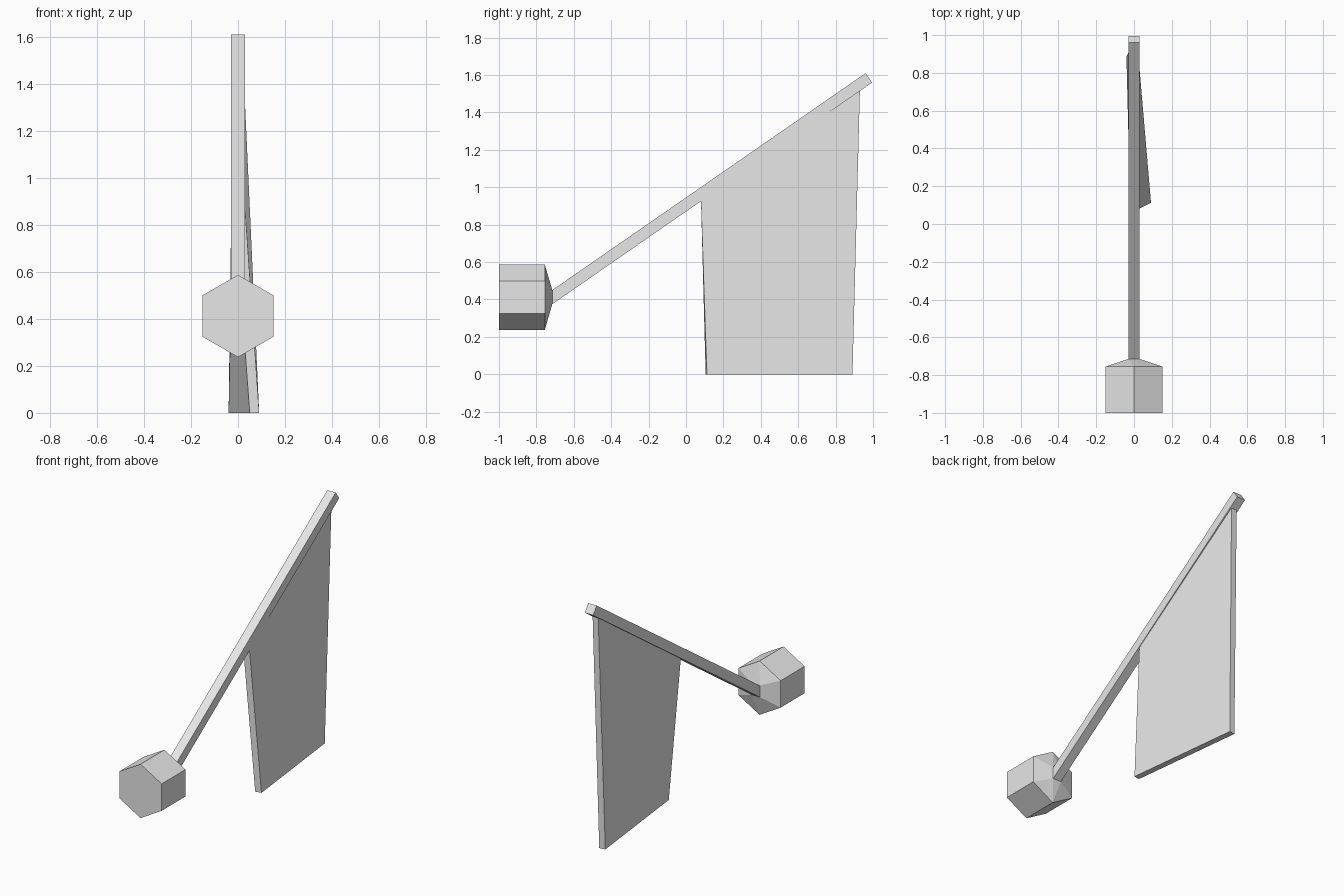
import bpy
import bmesh
from math import sin, cos, pi

old = bpy.data.objects.get("Cube")
if old:
    bpy.data.objects.remove(old, do_unlink=True)

grey = bpy.data.materials.new("light grey")
grey.use_nodes = True
grey.diffuse_color = (0.8, 0.8, 0.8, 1)
grey.node_tree.nodes["Principled BSDF"].inputs["Base Color"].default_value = (0.8, 0.8, 0.8, 1)


def finish(name, bm):
    bmesh.ops.recalc_face_normals(bm, faces=bm.faces[:])
    mesh = bpy.data.meshes.new(name)
    bm.to_mesh(mesh)
    bm.free()
    mesh.materials.append(grey)
    obj = bpy.data.objects.new(name, mesh)
    bpy.context.collection.objects.link(obj)
    return obj


def prism(name, start, end):
    """Solid between two matching closed rings of points."""
    bm = bmesh.new()
    a = [bm.verts.new(p) for p in start]
    b = [bm.verts.new(p) for p in end]
    bm.faces.new(a)
    bm.faces.new(b)
    n = len(a)
    for i in range(n):
        j = (i + 1) % n
        bm.faces.new((a[i], a[j], b[j], b[i]))
    return finish(name, bm)


def mirrored_section(half_width, low, high):
    """Rectangular ring, given its lower and upper (y, z) points."""
    return [(x, *p) for x, p in ((-half_width, low), (half_width, low),
                                 (half_width, high), (-half_width, high))]


HUB_Z = 0.412
POLE_HALF = 0.03
POLE_START = -0.715

# Hexagonal mounting block
def hexagon(y, radius=0.175):
    return [(radius * sin(i * pi / 3), y, HUB_Z + radius * cos(i * pi / 3)) for i in range(6)]


prism("mounting_block", hexagon(-1), hexagon(-0.755))

# Faceted cap narrowing from the block to the foot of the pole
bm = bmesh.new()
foot = mirrored_section(POLE_HALF, (POLE_START, 0.375), (POLE_START, 0.45))
for point in hexagon(-0.755) + foot:
    bm.verts.new(point)
bmesh.ops.convex_hull(bm, input=bm.verts[:])
finish("block_cap", bm)

# Slanted square pole
prism("pole", foot, mirrored_section(POLE_HALF, (0.995, 1.56), (0.96, 1.61)))

# Hanging banner, its lower edge slightly twisted
top = [(-0.02, 0.08, 0.94), (0.025, 0.08, 0.94), (0.02, 0.93, 1.53), (-0.02, 0.93, 1.53)]
bottom = [(0.05, 0.105, 0), (0.09, 0.112, 0), (0, 0.89, 0), (-0.04, 0.885, 0)]
prism("banner", bottom, top)
